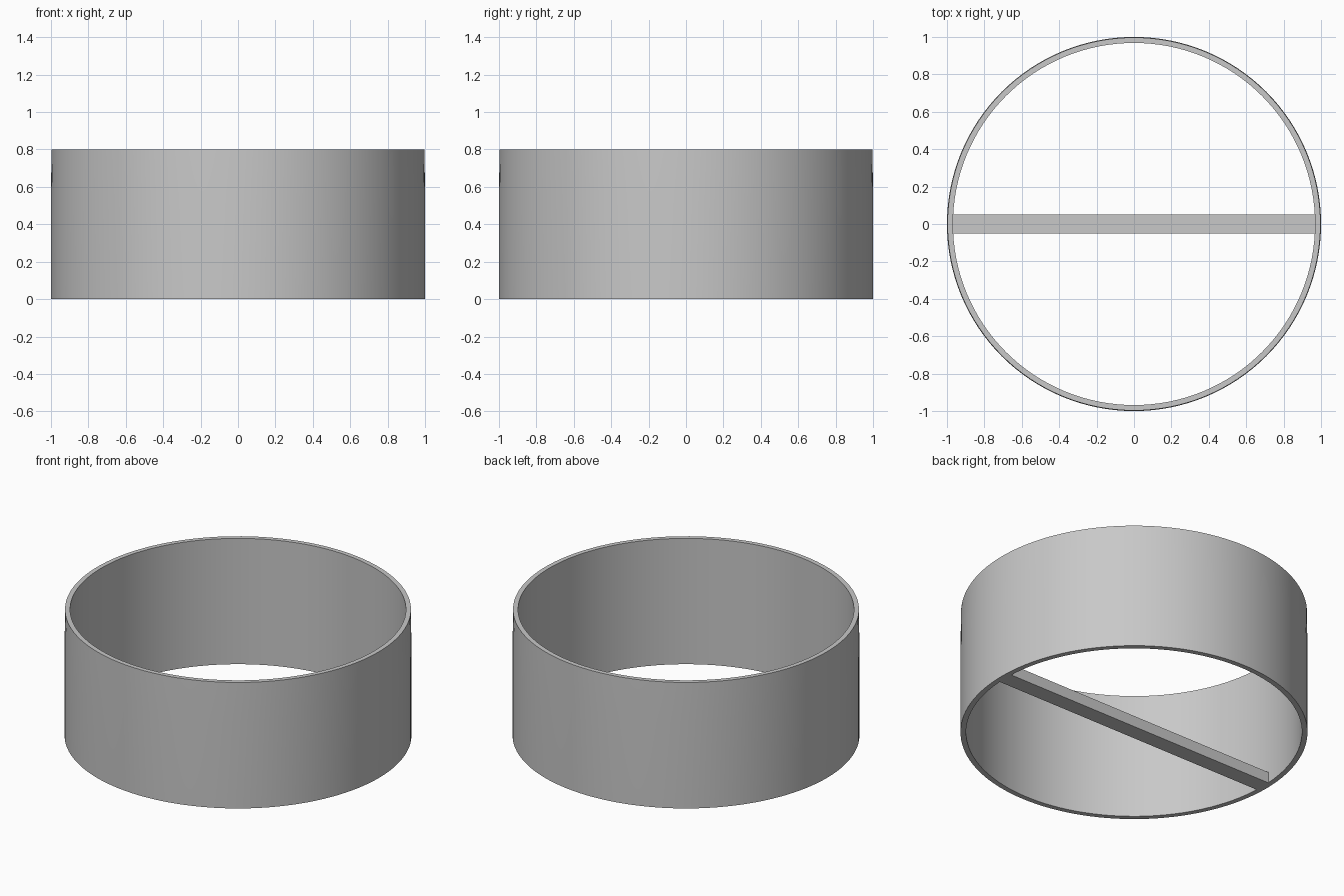
import bpy
import bmesh
import math

cube = bpy.data.objects.get("Cube")
if cube:
    bpy.data.objects.remove(cube, do_unlink=True)

# One plain grey for everything
grey = bpy.data.materials.new("plain grey")
grey.use_nodes = True
colour = (0.58, 0.58, 0.58, 1)
grey.diffuse_color = colour
grey.node_tree.nodes["Principled BSDF"].inputs["Base Color"].default_value = colour

INNER = 0.968
HEIGHT = 0.8


def add_object(name, bm):
    bmesh.ops.recalc_face_normals(bm, faces=bm.faces)
    mesh = bpy.data.meshes.new(name)
    bm.to_mesh(mesh)
    bm.free()
    mesh.materials.append(grey)
    obj = bpy.data.objects.new(name, mesh)
    bpy.context.collection.objects.link(obj)
    return obj


# Thin open ring: closed wall section spun round the z axis
bm = bmesh.new()
section = [(INNER, 0), (1, 0), (1, 0.55), (0.997, HEIGHT), (INNER, HEIGHT)]
verts = [bm.verts.new((r, 0, z)) for r, z in section]
edges = [bm.edges.new((verts[i - 1], verts[i])) for i in range(len(verts))]
bmesh.ops.spin(bm, geom=verts + edges, cent=(0, 0, 0), axis=(0, 0, 1),
               angle=math.tau, steps=128, use_merge=True)
bmesh.ops.remove_doubles(bm, verts=bm.verts, dist=0.0001)
ring = add_object("ring_wall", bm)
bpy.ops.object.select_all(action="DESELECT")
ring.select_set(True)
bpy.context.view_layer.objects.active = ring
bpy.ops.object.shade_smooth_by_angle(angle=math.radians(30))

# Flat bar across the bottom, flush with the lower rim
bm = bmesh.new()
bmesh.ops.create_cube(bm, size=1)
bmesh.ops.scale(bm, vec=(2 * INNER, 0.104, 0.07), verts=bm.verts)
bmesh.ops.translate(bm, vec=(0, 0, 0.035), verts=bm.verts)
add_object("cross_bar", bm)
